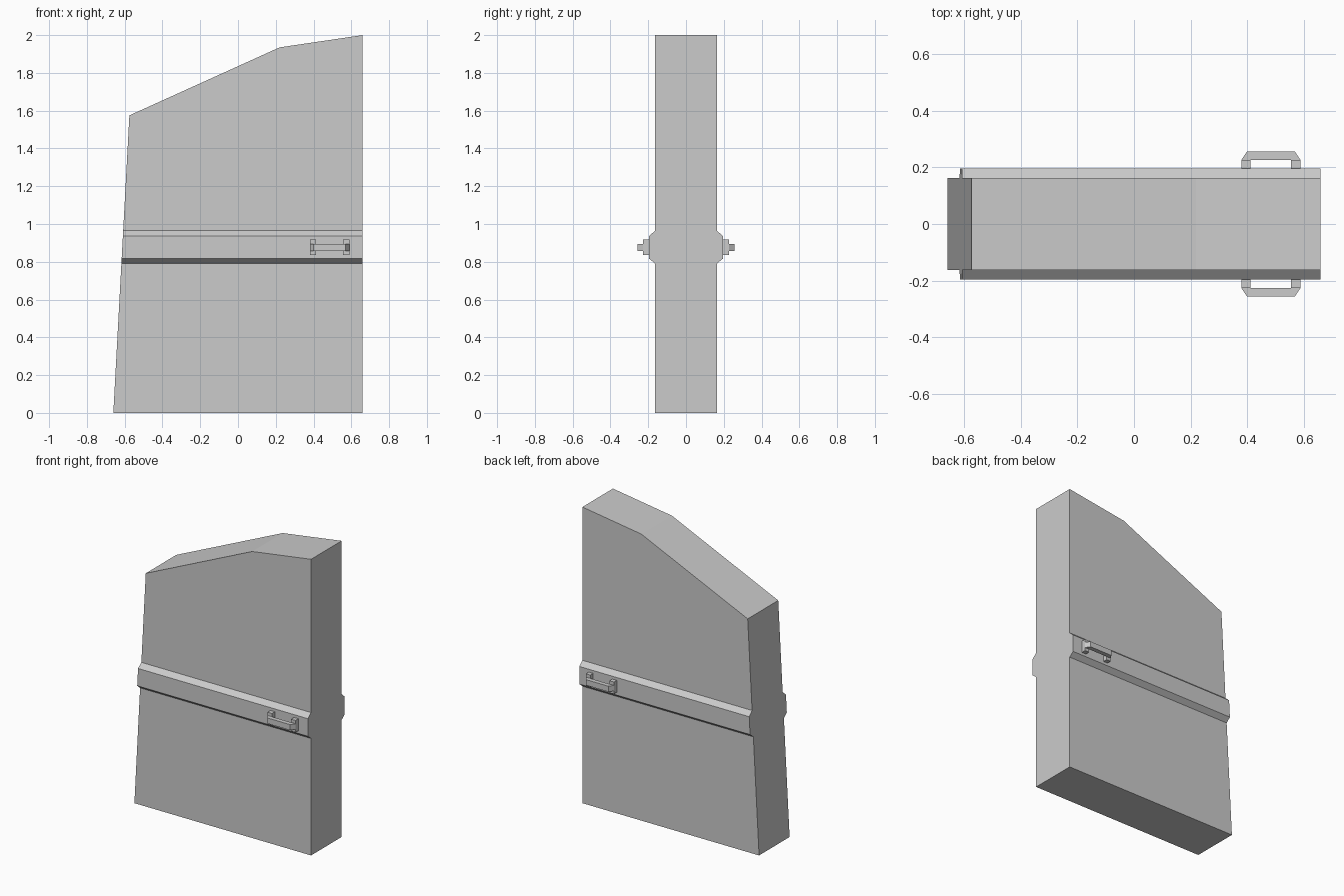
import bpy
import bmesh
from mathutils import Vector

cube = bpy.data.objects.get("Cube")
if cube:
    bpy.data.objects.remove(cube, do_unlink=True)

grey = bpy.data.materials.new("light_grey")
grey.use_nodes = True
colour = (0.6, 0.6, 0.6, 1)
grey.diffuse_color = colour
grey.node_tree.nodes["Principled BSDF"].inputs["Base Color"].default_value = colour

HALF = 0.163      # slab half thickness
RAIL = 0.196      # outer face of the rail
POST = 0.227      # outer end of the handle posts
GRIP = 0.257      # outer face of the handle grip
RIGHT_EDGE = 0.66


def left_edge(z):
    """x of the leaning edge of the door at height z."""
    return -0.66 + 0.085 * z / 1.575


def prism(name, start, end):
    """Solid between two matching outlines."""
    bm = bmesh.new()
    a = [bm.verts.new(p) for p in start]
    b = [bm.verts.new(p) for p in end]
    bm.faces.new(a)
    bm.faces.new(b[::-1])
    for i in range(len(a)):
        j = (i + 1) % len(a)
        bm.faces.new((a[j], a[i], b[i], b[j]))
    bmesh.ops.recalc_face_normals(bm, faces=bm.faces)
    mesh = bpy.data.meshes.new(name)
    bm.to_mesh(mesh)
    bm.free()
    mesh.materials.append(grey)
    obj = bpy.data.objects.new(name, mesh)
    bpy.context.collection.objects.link(obj)
    return obj


def box(name, x, y, z):
    ring = [(x[0], z[0]), (x[1], z[0]), (x[1], z[1]), (x[0], z[1])]
    return prism(name, [(px, y[0], pz) for px, pz in ring],
                 [(px, y[1], pz) for px, pz in ring])


# Door slab with leaning edge and sloped top
outline = [(-0.66, 0), (RIGHT_EDGE, 0), (RIGHT_EDGE, 2), (0.22, 1.935), (-0.575, 1.575)]
prism("door_slab", [(x, -HALF, z) for x, z in outline],
      [(x, HALF, z) for x, z in outline])

for side, s in (("front", -1), ("back", 1)):
    # Bevelled rail running across the door, ends flush with the slab
    section = [(HALF, 0.79), (RAIL, 0.817), (RAIL, 0.936), (HALF, 0.965)]
    prism(side + "_rail", [(left_edge(z), s * y, z) for y, z in section],
          [(RIGHT_EDGE, s * y, z) for y, z in section])

    # Handle posts
    for label, x in (("inner", (0.38, 0.413)), ("outer", (0.556, 0.589))):
        box(f"{side}_handle_{label}_post", x, (s * RAIL, s * POST), (0.836, 0.917))

    # Grip with chamfered ends
    plan = [(0.38, POST), (0.589, POST), (0.569, GRIP), (0.4, GRIP)]
    prism(side + "_handle_grip", [(x, s * y, 0.857) for x, y in plan],
          [(x, s * y, 0.895) for x, y in plan])
